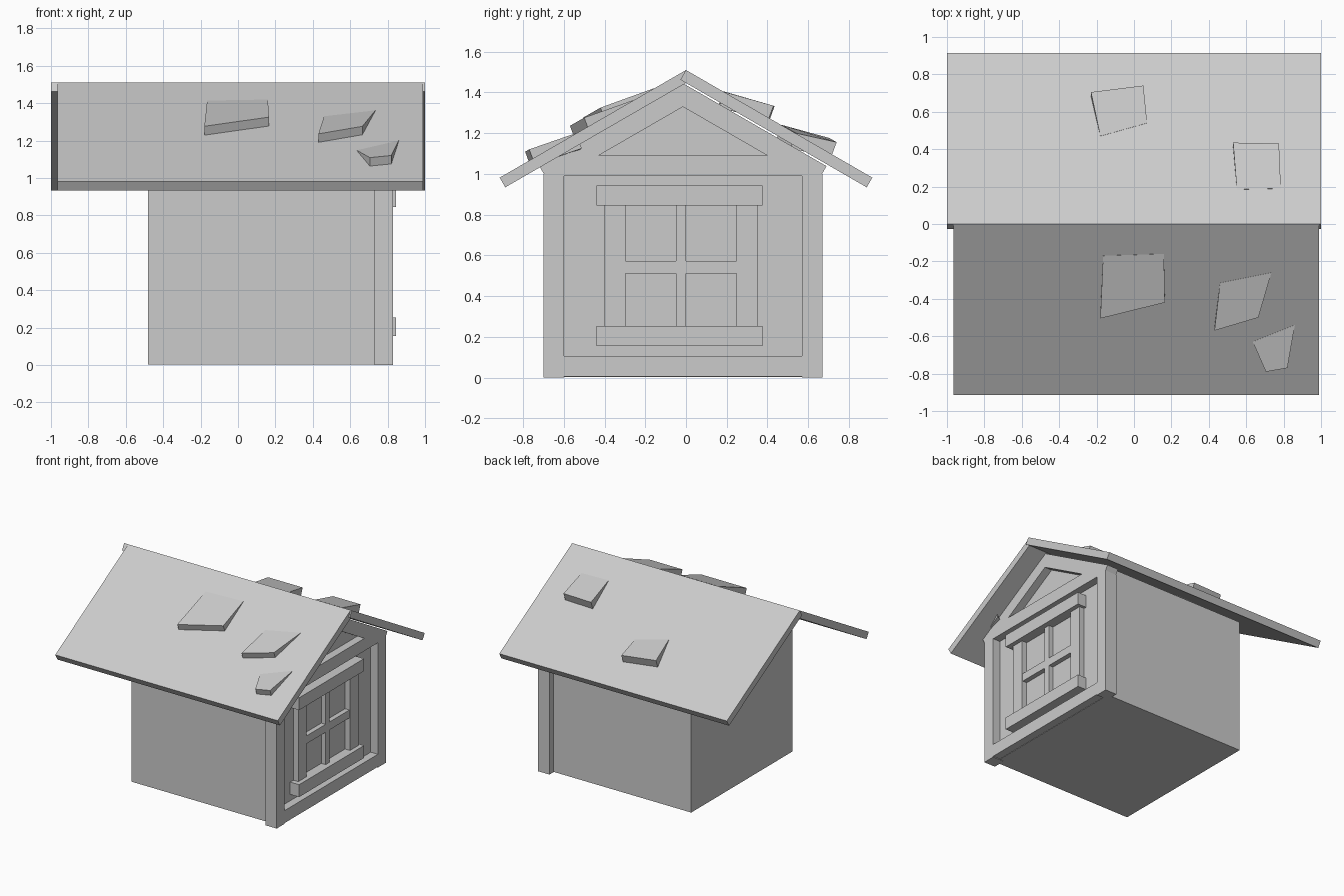
import bpy, bmesh, math
from mathutils import Vector

cube = bpy.data.objects.get("Cube")
if cube:
    bpy.data.objects.remove(cube, do_unlink=True)

grey = bpy.data.materials.new("plain_grey")
grey.use_nodes = True
grey.diffuse_color = (0.6, 0.6, 0.6, 1)
grey.node_tree.nodes["Principled BSDF"].inputs["Base Color"].default_value = (0.6, 0.6, 0.6, 1)


def loft(name, ring_a, ring_b):
    """Closed solid between two matching outlines."""
    bm = bmesh.new()
    a = [bm.verts.new(p) for p in ring_a]
    b = [bm.verts.new(p) for p in ring_b]
    bm.faces.new(a)
    bm.faces.new(b[::-1])
    for i in range(len(a)):
        j = (i + 1) % len(a)
        bm.faces.new((a[i], b[i], b[j], a[j]))
    bmesh.ops.recalc_face_normals(bm, faces=bm.faces)
    mesh = bpy.data.meshes.new(name)
    bm.to_mesh(mesh)
    bm.free()
    mesh.materials.append(grey)
    obj = bpy.data.objects.new(name, mesh)
    bpy.context.collection.objects.link(obj)
    return obj


def prism(name, x0, x1, outline):
    """Outline in (y, z) extruded along x."""
    return loft(name, [(x0, y, z) for y, z in outline], [(x1, y, z) for y, z in outline])


def box(name, x0, x1, y0, y1, z0, z1):
    return prism(name, x0, x1, [(y0, z0), (y1, z0), (y1, z1), (y0, z1)])


def sloped_board(name, x0, x1, side, centre, apex, run, thick):
    """Board running down from the ridge, with square-cut ends."""
    dy, dz = -side * thick * math.sin(PITCH), -thick * math.cos(PITCH)
    top = (centre, apex)
    low = (centre + side * run, apex - run * SLOPE)
    return prism(name, x0, x1, [top, low, (low[0] + dy, low[1] + dz), (top[0] + dy, top[1] + dz)])


PITCH = math.radians(30)
SLOPE = math.tan(PITCH)
RIDGE = 1.51
MID = -0.015          # centre line of the walls
FRONT, BACK = 0.83, 0.73
WALL = 0.767

# House body with gabled ends
half = 0.635
prism("house_body", -0.48, WALL, [(MID - half, 0.003), (MID + half, 0.003),
      (MID + half, 1.075), (MID, 1.44), (MID - half, 1.075)])

# Roof slopes
sloped_board("roof_back_slope", -1.0, 1.0, 1, 0, RIDGE, 0.915, 0.055)
sloped_board("roof_front_slope", -0.965, 0.99, -1, 0, RIDGE, 0.915, 0.055)

# Timber frame on the gable end
for side, label in ((-1, "front"), (1, "back")):
    inner, outer = sorted((MID + side * 0.585, MID + side * 0.685))
    box(label + "_post", BACK, FRONT, inner, outer, 0, 1.0)
    sloped_board(label + "_rafter", BACK, FRONT, side, MID, 1.445, 0.705, 0.1)
box("bottom_beam", BACK, FRONT, MID - 0.585, MID + 0.585, 0.006, 0.105)
box("top_beam", BACK, FRONT, MID - 0.585, MID + 0.585, 0.99, 1.09)

# Window
for label, z in (("window_sill", 0.155), ("window_lintel", 0.845)):
    box(label, 0.74, 0.845, -0.44, 0.375, z, z + 0.098)
for label, y in (("front_jamb", -0.4), ("back_jamb", 0.248)):
    box(label, 0.74, 0.81, y, y + 0.104, 0.25, 0.85)
box("window_mullion", 0.74, 0.805, -0.05, 0.0, 0.25, 0.85)
box("window_crossbar", 0.74, 0.805, -0.3, 0.255, 0.51, 0.573)


# Loose shingles: two corners rest on the roof, two lower corners are lifted
def shingle(name, upper, lower, lift):
    side = 1 if lower[0][1] > 0 else -1
    top = [Vector((x, y, RIDGE - abs(y) * SLOPE + 0.002)) for x, y in upper]
    top += [Vector((x, y, RIDGE - abs(y) * SLOPE + lift)) for x, y in lower]
    down = Vector((0, -side * 0.028, -0.075))
    loft(name, top, [p + down for p in top])


shingle("shingle_back_a", [(-0.18, 0.47), (0.07, 0.54)], [(0.05, 0.74), (-0.23, 0.705)], 0.073)
shingle("shingle_back_b", [(0.55, 0.185), (0.785, 0.19)], [(0.775, 0.43), (0.53, 0.435)], 0.073)
shingle("shingle_front_a", [(-0.165, -0.17), (0.16, -0.16)], [(0.165, -0.42), (-0.18, -0.505)], 0.058)
shingle("shingle_front_b", [(0.46, -0.315), (0.735, -0.26)], [(0.665, -0.5), (0.43, -0.57)], 0.055)
shingle("shingle_front_c", [(0.635, -0.63), (0.86, -0.54)], [(0.82, -0.77), (0.705, -0.79)], 0.055)
